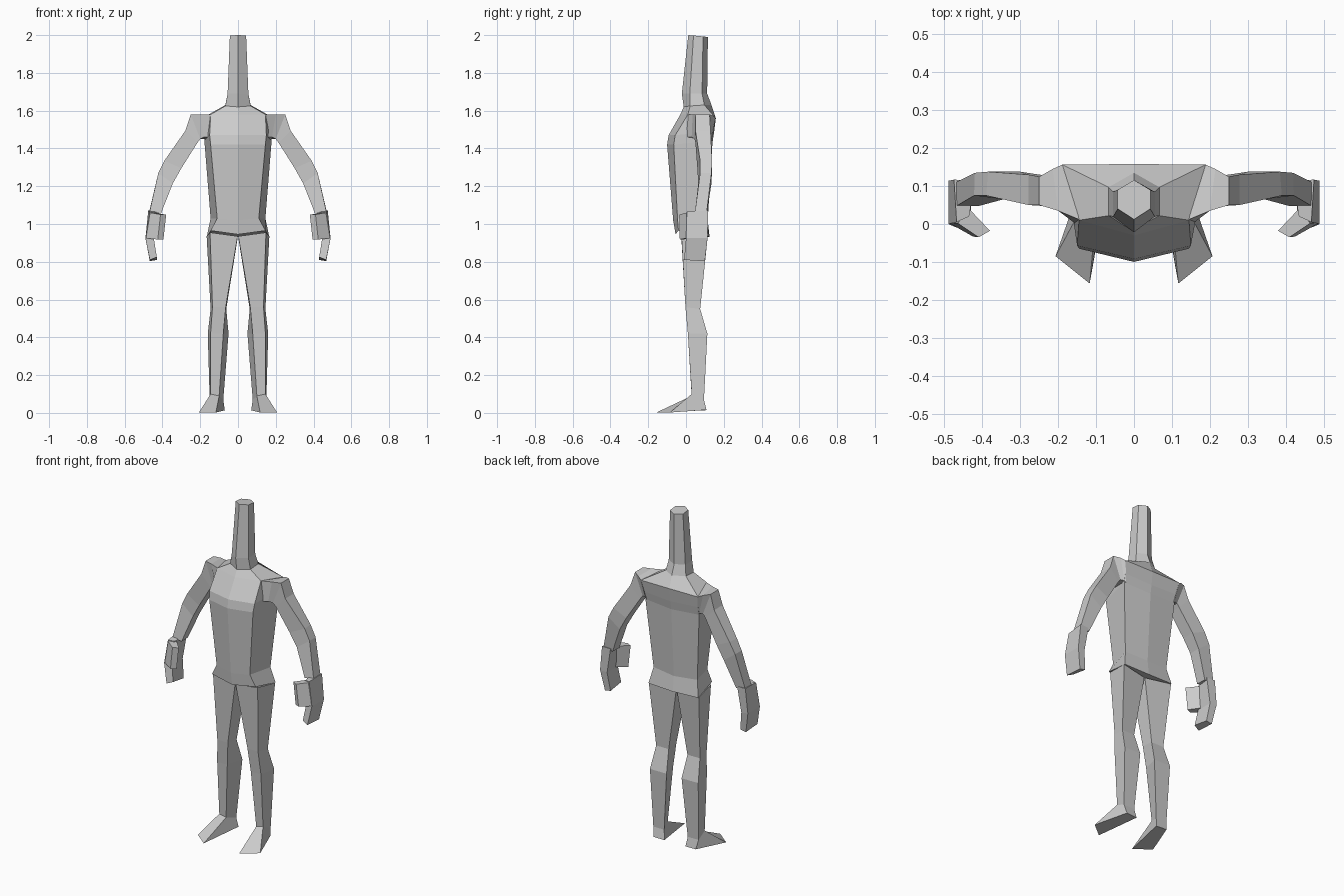
import bpy, bmesh

grey = bpy.data.materials.new("plain grey")
grey.diffuse_color = (0.6, 0.6, 0.6, 1)


def loft(name, rings, cap_start=True, mirror=True):
    """Skin a list of equal-length point rings with flat faces."""
    bm = bmesh.new()
    loops = [[bm.verts.new(p) for p in r] for r in rings]
    n = len(loops[0])
    for a, b in zip(loops, loops[1:]):
        for i in range(n):
            j = (i + 1) % n
            bm.faces.new((a[i], a[j], b[j], b[i]))
    bm.faces.new(loops[-1])
    if cap_start:
        bm.faces.new(loops[0])
    bmesh.ops.recalc_face_normals(bm, faces=bm.faces)
    me = bpy.data.meshes.new(name)
    bm.to_mesh(me)
    bm.free()
    me.materials.append(grey)
    ob = bpy.data.objects.new(name, me)
    bpy.context.collection.objects.link(ob)
    if mirror:
        ob.modifiers.new("mirror", 'MIRROR').use_mirror_merge = False
    return ob


def hexagon(fc, fs, bs, bc):
    """Symmetric six-point ring: front centre, front side, back side, back centre."""
    return [(0, *fc), fs, bs, (0, *bc), (-bs[0], *bs[1:]), (-fs[0], *fs[1:])]


# Torso and tall neck, from hips to top
loft("torso_and_neck", [
    hexagon((-.055, .945), (.145, -.04, .965), (.165, .12, .935), (.125, .93)),
    hexagon((-.068, 1.02), (.11, -.045, 1.03), (.145, .10, 1.03), (.115, 1.02)),
    hexagon((-.10, 1.42), (.145, -.065, 1.42), (.178, .13, 1.44), (.14, 1.43)),
    hexagon((-.092, 1.47), (.15, -.057, 1.47), (.18, .142, 1.49), (.148, 1.48)),
    hexagon((-.03, 1.58), (.145, .01, 1.58), (.19, .157, 1.56), (.158, 1.56)),
    hexagon((-.012, 1.62), (.067, .022, 1.625), (.067, .097, 1.63), (.135, 1.63)),
    hexagon((-.022, 1.69), (.055, .02, 1.69), (.055, .085, 1.69), (.112, 1.69)),
    hexagon((.012, 2.0), (.043, .04, 1.998), (.043, .09, 1.993), (.116, 1.99)),
], mirror=False)

# Legs ending in wedge feet: front inner, front outer, back outer, back inner
loft("legs_and_feet", [
    [(.002, -.025, .935), (.148, -.025, .955), (.166, .115, .935), (.002, .09, .925)],
    [(.065, -.003, .56), (.135, -.003, .56), (.145, .075, .55), (.062, .075, .55)],
    [(.078, .01, .42), (.145, .01, .42), (.16, .113, .42), (.05, .113, .42)],
    [(.10, .03, .09), (.145, .03, .10), (.15, .095, .07), (.078, .095, .07)],
    [(.117, -.157, .002), (.207, -.085, .002), (.14, .108, .016), (.07, .105, .014)],
])

# Arms: top front, top back, bottom back, bottom front
loft("arms", [
    [(.14, .01, 1.58), (.188, .157, 1.56), (.17, .135, 1.44), (.14, -.01, 1.46)],
    [(.20, .035, 1.58), (.215, .145, 1.572), (.178, .13, 1.45), (.18, .03, 1.46)],
    [(.25, .05, 1.58), (.25, .125, 1.58), (.20, .125, 1.45), (.20, .045, 1.45)],
    [(.278, .05, 1.495), (.278, .13, 1.495), (.215, .125, 1.43), (.215, .05, 1.43)],
    [(.39, .075, 1.335), (.385, .138, 1.335), (.30, .138, 1.295), (.30, .06, 1.295)],
    [(.422, .075, 1.27), (.42, .135, 1.27), (.345, .135, 1.215), (.345, .065, 1.215)],
    [(.468, .048, 1.065), (.47, .11, 1.065), (.41, .11, 1.055), (.408, .048, 1.055)],
])

# Flat hands: front outer, back outer, back inner, front inner
loft("hands", [
    [(.468, .005, 1.065), (.475, .117, 1.072), (.42, .115, 1.07), (.435, .02, 1.06)],
    [(.49, 0, .925), (.49, .114, .925), (.445, .112, .92), (.445, .01, .92)],
    [(.467, -.01, .81), (.467, .10, .803), (.43, .10, .81), (.43, 0, .825)],
])

# Thumbs folded in front of the palms
loft("thumbs", [
    [(.465, .002, 1.06), (.41, -.035, 1.05), (.38, -.018, 1.05), (.435, .04, 1.055)],
    [(.487, .002, .925), (.425, -.033, .918), (.395, -.018, .918), (.45, .04, .925)],
])
